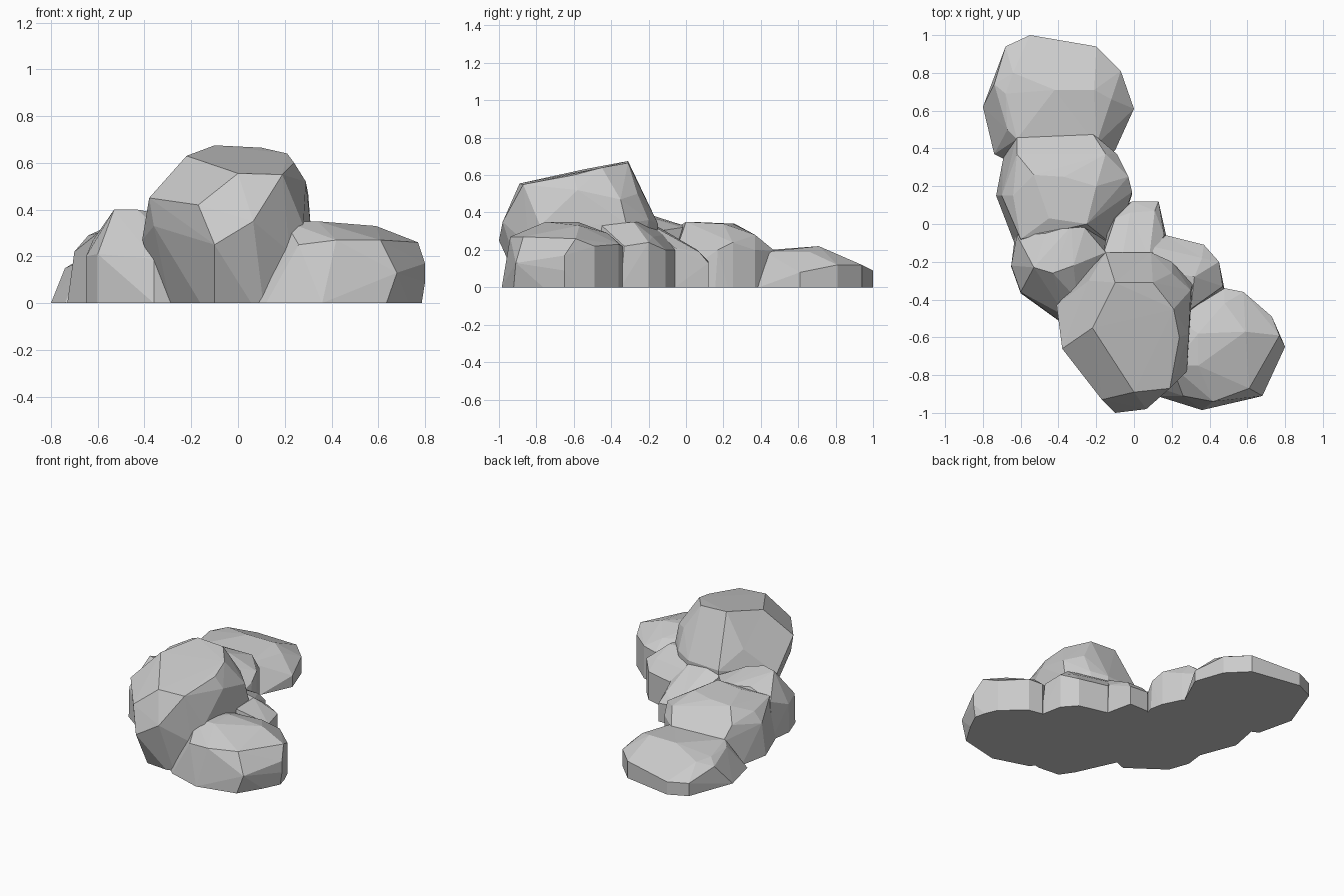
import bpy, bmesh


def boulder(name, points, base):
    """Convex boulder hulled from crown points and a ground outline."""
    bm = bmesh.new()
    for p in points:
        bm.verts.new(p)
    for x, y in base:
        bm.verts.new((x, y, 0))
        bm.verts.new((x, y, -0.1))
    hull = bmesh.ops.convex_hull(bm, input=bm.verts[:])
    junk = {g for g in hull["geom_interior"] + hull["geom_unused"]
            if isinstance(g, bmesh.types.BMVert)}
    bmesh.ops.delete(bm, geom=list(junk), context="VERTS")
    bmesh.ops.dissolve_limit(bm, angle_limit=0.05, verts=bm.verts[:], edges=bm.edges[:])
    bmesh.ops.triangulate(bm, faces=bm.faces[:])
    bmesh.ops.recalc_face_normals(bm, faces=bm.faces[:])
    me = bpy.data.meshes.new(name)
    bm.to_mesh(me)
    bm.free()
    ob = bpy.data.objects.new(name, me)
    bpy.context.collection.objects.link(ob)
    return ob


# low boulder at the back
back = boulder("back_boulder",
    [(-.42, .71, .22), (-.21, .71, .22), (-.12, .66, .19), (-.64, .80, .18), (-.68, .69, .185),
     (-.62, .45, .20), (-.2, .42, .19), (-.55, 1, .09), (-.20, .94, .12), (-.07, .81, .12),
     (0, .61, .08), (-.74, .74, .15), (-.68, .94, .09), (-.67, .5, .18)],
    [(-.55, 1), (-.20, .94), (-.07, .81), (0, .61), (-.10, .39), (-.2, .3),
     (-.6, .3), (-.74, .37), (-.80, .62), (-.68, .94)])

# mid-left boulder
middle = boulder("middle_boulder",
    [(-.53, .26, .34), (-.37, .25, .34), (-.2, .2, .34), (-.45, .03, .35), (-.25, 0, .35),
     (-.15, .37, .28), (-.62, .37, .27), (-.62, .47, .19), (-.22, .48, .19), (-.09, .37, .2),
     (-.03, .25, .24), (-.01, .17, .2), (-.64, .15, .29), (-.70, .15, .22), (-.6, -.08, .3)],
    [(-.64, .46), (-.22, .48), (-.09, .37), (-.03, .25), (-.01, .15), (-.1, -.12),
     (-.63, -.11), (-.73, .15), (-.69, .36)])

# left front boulder
left = boulder("left_boulder",
    [(-.53, -.23, .40), (-.43, -.26, .40), (-.32, -.22, .38), (-.61, -.25, .25), (-.65, -.22, .2),
     (-.33, -.01, .33), (-.26, -.02, .32), (-.47, -.05, .34), (-.15, -.15, .3), (-.62, -.06, .27),
     (-.60, -.36, .21), (-.36, -.49, .19), (-.3, -.4, .28)],
    [(-.65, -.23), (-.60, -.37), (-.36, -.54), (-.15, -.45), (-.1, -.12), (-.3, 0), (-.63, -.06)])

# large overhanging boulder
large = boulder("large_boulder",
    [(-.10, -.31, .675), (.10, -.31, .665), (.21, -.45, .64), (.24, -.6, .60), (.19, -.87, .55),
     (0, -.89, .555), (-.22, -.55, .63), (.065, -.98, .35), (-.1, -1, .25), (-.17, -.93, .42),
     (-.38, -.66, .45), (-.41, -.43, .27), (-.36, -.66, .33), (.29, -.58, .52), (.30, -.35, .47),
     (.31, -.32, .34), (.28, -.78, .33), (.22, -.84, .22), (-.24, -.3, .45), (.2, -.2, .36),
     (.09, -.15, .34), (-.15, -.15, .33), (.2, -.26, .5), (-.1, -.9, .12)],
    [(-.1, -.82), (.12, -.84), (.28, -.7), (.28, -.3), (.1, -.17), (-.15, -.17), (-.27, -.45)])

# right front boulder
right = boulder("right_boulder",
    [(.2, -.75, .35), (.34, -.75, .35), (.34, -.58, .35), (.22, -.5, .32), (.59, -.57, .33),
     (.48, -.42, .29), (.58, -.47, .28), (.77, -.59, .26), (.61, -.87, .27), (.42, -.94, .27),
     (.26, -.91, .25), (.80, -.65, .17), (.80, -.65, .09), (.73, -.8, .12), (.68, -.91, .13),
     (.73, -.49, .22), (.58, -.36, .23), (.48, -.34, .22)],
    [(.05, -.84), (.12, -.91), (.36, -.985), (.60, -.93), (.77, -.65), (.73, -.49), (.58, -.36),
     (.48, -.34), (.2, -.5)])

# small boulder behind the right one
side = boulder("side_boulder",
    [(.1, -.2, .34), (.22, -.26, .35), (.32, -.28, .35), (.1, -.12, .28), (.36, -.18, .27),
     (.17, -.06, .2), (.37, -.11, .2), (.45, -.2, .24), (.47, -.33, .22), (.3, -.45, .33)],
    [(.05, -.1), (.17, -.06), (.37, -.11), (.45, -.2), (.48, -.35), (.3, -.5)])

# smallest boulder in the rear notch
small = boulder("rear_boulder",
    [(-.06, -.16, .33), (.08, -.18, .33), (-.02, .06, .2), (.11, .07, .19), (-.01, .12, .14),
     (.13, .12, .13), (.16, -.06, .21), (-.17, -.18, .31), (-.1, .03, .2)],
    [(-.01, .12), (.13, .12), (.17, -.06), (.1, -.25), (-.18, -.25), (-.12, .05)])

# slab that trims everything flat at the ground
bpy.ops.mesh.primitive_cube_add(size=4, location=(0, 0, -2))
slab = bpy.context.object
slab.name = "ground_cutter"
slab.hide_render = True

# merge all boulders into one solid and cut it at the ground
parts = [back, middle, left, right, side, small]
for p in parts + [slab]:
    m = large.modifiers.new("join_" + p.name, "BOOLEAN")
    m.operation = "DIFFERENCE" if p == slab else "UNION"
    m.solver, m.object = "EXACT", p
dg = bpy.context.evaluated_depsgraph_get()
me = bpy.data.meshes.new_from_object(large.evaluated_get(dg))
rocks = bpy.data.objects.new("rock_cluster", me)
bpy.context.collection.objects.link(rocks)
for p in parts + [large, slab]:
    bpy.data.objects.remove(p)
